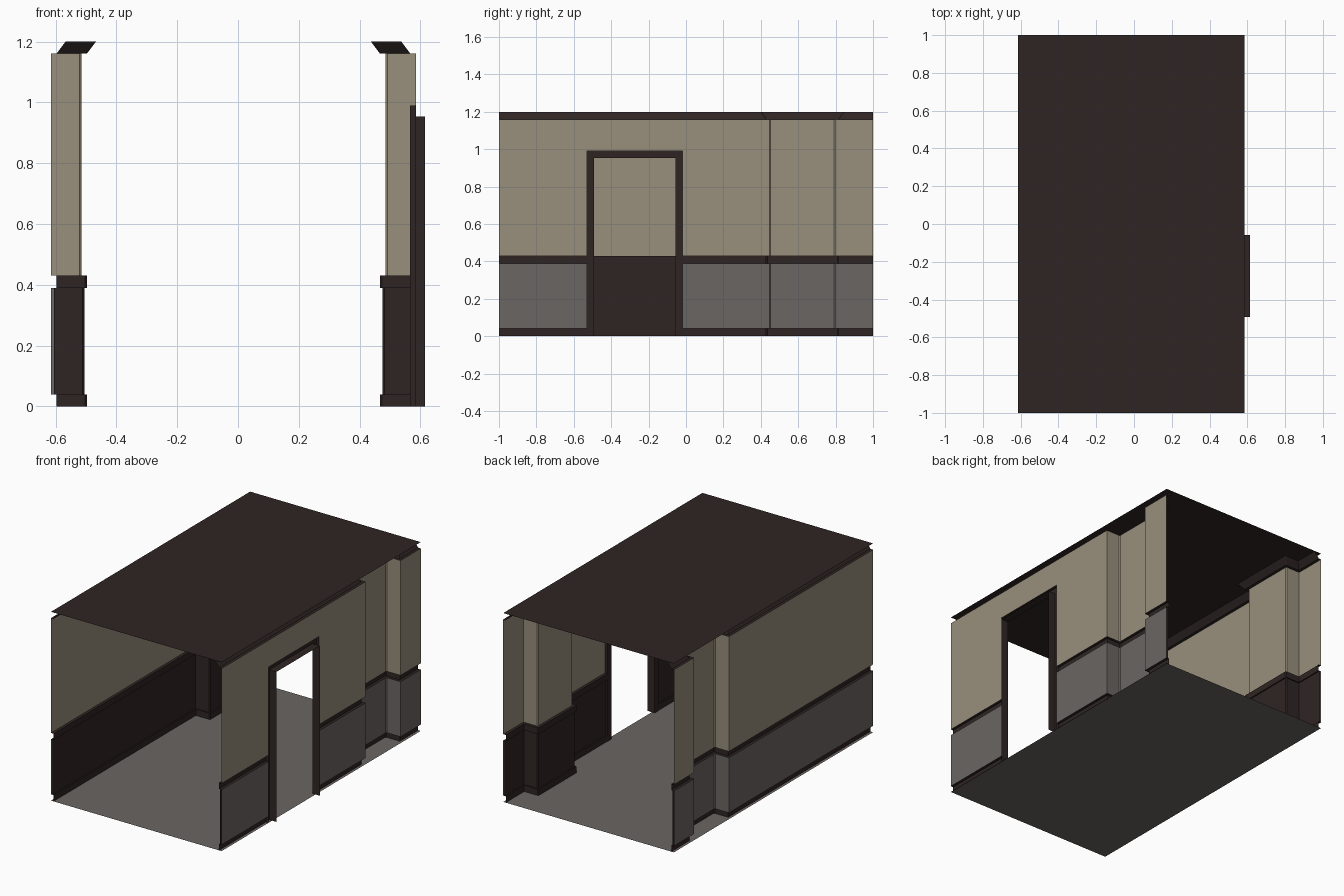
import bpy

if "Cube" in bpy.data.objects:
    bpy.data.objects.remove(bpy.data.objects["Cube"])

def mat(name, rgb):
    m = bpy.data.materials.new(name)
    lin = [((c / 255 + 0.055) / 1.055) ** 2.4 for c in rgb]
    m.diffuse_color = (*lin, 1)
    m.use_nodes = True
    m.node_tree.nodes["Principled BSDF"].inputs["Base Color"].default_value = m.diffuse_color
    return m

BEIGE = mat("beige_plaster", (153, 144, 125))
GREY = mat("warm_grey", (107, 102, 99))
DARK = mat("dark_wood", (47, 37, 36))

CX, HALF, DEPTH, CH = -0.015, 0.6, 0.1, 0.006   # corridor centre, half width, pilaster depth, chamfer
P0, P1 = 0.447, 0.797                           # pilaster start and end
D0, D1, DTOP = -0.53, -0.02, 0.99               # outer size of the door trim

def add(name, verts, faces, material):
    me = bpy.data.meshes.new(name)
    me.from_pydata(verts, [], faces)
    me.materials.append(material)
    ob = bpy.data.objects.new(name, me)
    bpy.context.collection.objects.link(ob)
    return ob

def path(d, ya, yb):
    """Wall line in plan (y, inward distance), offset inward by d, stepping round the pilaster."""
    if yb < P0:
        return [(ya, d), (yb, d)]
    a, b, t = P0 - d, P1 + d, DEPTH + d
    return [(ya, d), (a, d), (a, t - CH), (a + CH, t), (b - CH, t), (b, t - CH), (b, d), (yb, d)]

def strip(name, side, profile, material, ya=-1, yb=1):
    """Sweep an (offset, z) profile along the wall line."""
    verts, faces = [], []
    for d, z in profile:
        row = path(d, ya, yb)
        verts += [(CX + side * (HALF - e), y, z) for y, e in row]
    n = len(row)
    for r in range(len(profile) - 1):
        for i in range(n - 1):
            k = r * n + i
            f = (k, k + 1, k + n + 1, k + n)
            faces.append(f[::-1] if side > 0 else f)
    add(name, verts, faces, material)

# Wall layers below door height: plaster backing, wainscot, skirting and chair rail
LOWER = [
    ("lower_wall_backing", [(0, 0.04), (0, 0.39)], GREY),
    ("wainscot", [(0.01, 0.04), (0.01, 0.39)], DARK),
    ("skirting", [(0.018, 0), (0.018, 0.04), (0, 0.04)], DARK),
    ("chair_rail", [(0, 0.39), (0.018, 0.39), (0.018, 0.43), (0, 0.43)], DARK),
    ("upper_wall", [(0, 0.43), (0, DTOP)], BEIGE),
]
for side, label in ((-1, "left"), (1, "right")):
    spans = [(-1, 1)] if side < 0 else [(-1, D0), (D1, 1)]
    for name, prof, m in LOWER:
        for ya, yb in spans:
            strip(f"{label}_{name}", side, prof, m, ya, yb)
    strip(f"{label}_wall_top", side, [(0, DTOP), (0, 1.16)], BEIGE)
    strip(f"{label}_crown", side, [(0, 1.16), (0.018, 1.16), (0.048, 1.2)], DARK)

# Door trim: outer return, face and deep inner reveal swept round the opening
X0, W = CX + HALF, 0.037
verts, faces = [], []
for inset, x in ((0, X0), (0, X0 - 0.02), (W, X0 - 0.02), (W, X0 + 0.03)):
    a, b, h = D0 + inset, D1 - inset, DTOP - inset
    verts += [(x, a, 0), (x, a, h), (x, b, h), (x, b, 0)]
for r in range(3):
    for i in range(3):
        k = r * 4 + i
        faces.append((k, k + 4, k + 5, k + 1))
add("door_frame", verts, faces, DARK)

# Floor and ceiling sheets
for name, z, m in (("floor", 0, GREY), ("ceiling", 1.2, DARK)):
    l, r = CX - HALF, CX + HALF
    q = (0, 1, 2, 3) if z == 0 else (3, 2, 1, 0)
    add(name, [(l, -1, z), (r, -1, z), (r, 1, z), (l, 1, z)], [q], m)
